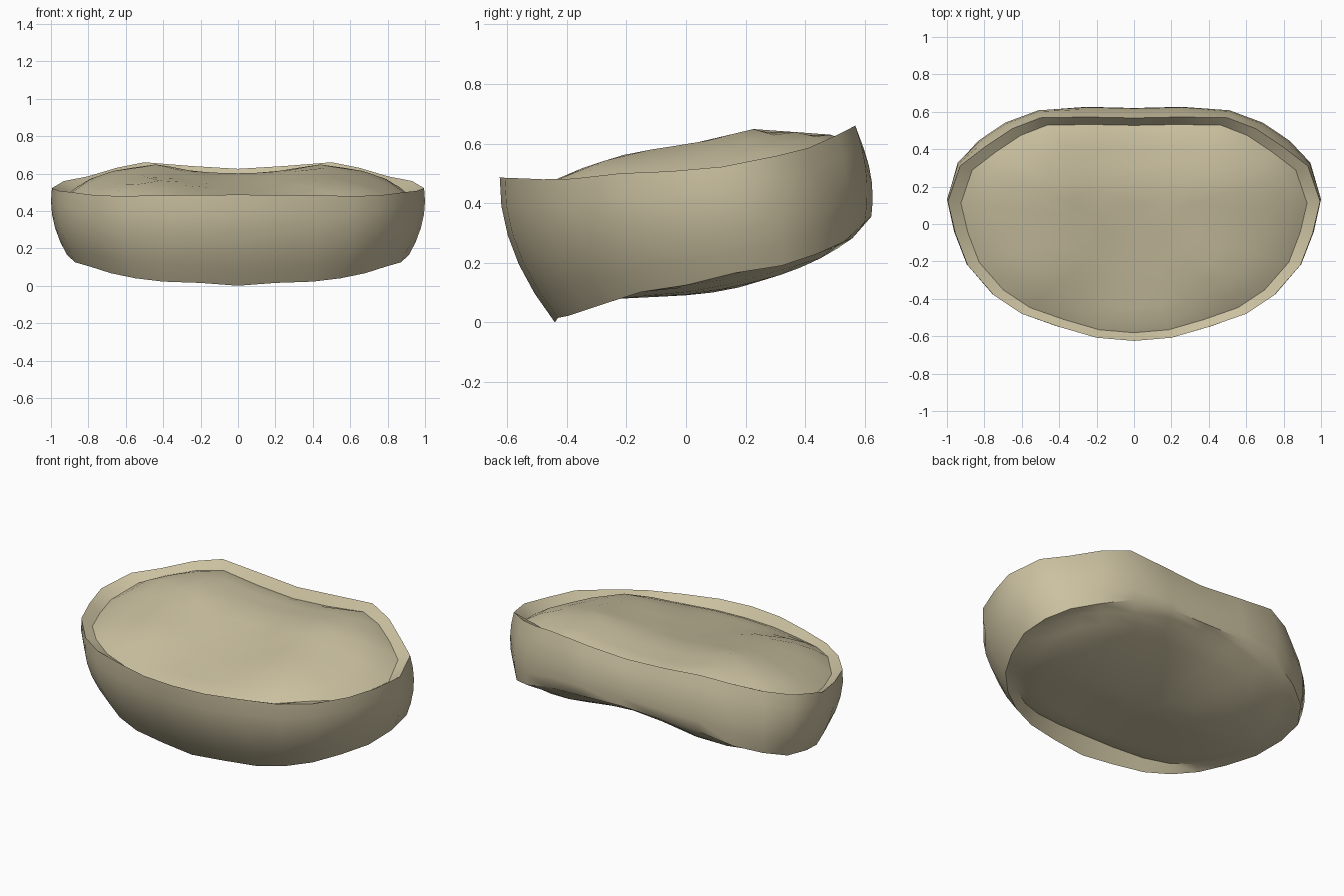
import bpy, bmesh, math
from mathutils import Vector

cube = bpy.data.objects.get("Cube")
if cube:
    bpy.data.objects.remove(cube, do_unlink=True)

# Half outlines from front centre round the left side to back centre
TOP_RIM = [(0, -.625, .487), (.2, -.608, .485), (.4, -.55, .483), (.6, -.48, .48),
           (.75, -.38, .482), (.89, -.22, .5), (.955, -.05, .507), (.995, .12, .522),
           (.93, .31, .56), (.8, .41, .585), (.65, .51, .63), (.5, .568, .66),
           (.25, .572, .64), (0, .567, .625)]
BOTTOM_RIM = [(0, -.44, 0), (.2, -.43, .015), (.4, -.395, .022), (.55, -.34, .04),
              (.68, -.26, .067), (.79, -.15, .102), (.87, 0, .125), (.915, .16, .165),
              (.9, .32, .19), (.82, .44, .23), (.69, .53, .27), (.5, .6, .335),
              (.25, .622, .355), (0, .615, .36)]


def full_ring(half):
    pts = [Vector(p) for p in half]
    return pts + [Vector((-p.x, p.y, p.z)) for p in pts[-2:0:-1]]


def side_bump(x, centre, width):
    return math.exp(-((abs(x) - centre) / width) ** 2)


def top_height(x, y):
    # Rises to a crest behind the middle, with two low side swells
    slope = .2 * min(y, .22) - .07 * max(0, y - .22)
    swell = .045 * min(1, max(0, (y + .45) / .17)) * side_bump(x, .45, .2)
    fall = .9 * max(0, abs(x) - .6) ** 2
    return .56 + slope + swell - fall


def bottom_height(x, y):
    # Shallow underside that sweeps up at the back, with two low lobes
    back = max(0, y)
    lobes = (.03 + .05 * back) * side_bump(x, .53, .3)
    return .12 + .05 * y + .07 * back + .45 * back ** 2 - lobes


top, bottom = full_ring(TOP_RIM), full_ring(BOTTOM_RIM)
count = len(top)
bm = bmesh.new()


def add_ring(points):
    return [bm.verts.new(p) for p in points]


def bridge(a, b):
    for i in range(count):
        j = (i + 1) % count
        bm.faces.new((a[i], a[j], b[j], b[i]))


def wall_ring(t):
    # Bulge outward between the rims, more at the front
    pts = []
    for a, b in zip(top, bottom):
        p = a.lerp(b, t)
        out = Vector((p.x, p.y * 1.6, 0)).normalized()
        pts.append(p + out * (.036 - .013 * out.y) * 4 * t * (1 - t))
    return pts


def end_surface(rim, edge, height, groove):
    # Concentric rings, the outermost lying in the groove inside the rim
    previous = edge
    for s in (.93, .85, .72, .55, .36, .18):
        pts = []
        for p in rim:
            x, y = p.x * s, p.y * s
            offset = groove if s > .9 else 0
            pts.append((x, y, height(x, y) + offset))
        ring = add_ring(pts)
        bridge(previous, ring)
        previous = ring
    centre = bm.verts.new((0, 0, height(0, 0)))
    for i in range(count):
        bm.faces.new((previous[i], previous[(i + 1) % count], centre))


# Outer wall
rings = [add_ring(wall_ring(t)) for t in (0, .2, .4, .6, .8, 1)]
for a, b in zip(rings, rings[1:]):
    bridge(a, b)

# Upper and lower surfaces
end_surface(top, rings[0], top_height, -.012)
end_surface(bottom, rings[-1], bottom_height, .01)
bmesh.ops.recalc_face_normals(bm, faces=bm.faces)

mesh = bpy.data.meshes.new("disc_body")
bm.to_mesh(mesh)
bm.free()
disc = bpy.data.objects.new("disc_body", mesh)
bpy.context.collection.objects.link(disc)

# Warm beige colour
mat = bpy.data.materials.new("warm_beige")
mat.use_nodes = True
colour = (.6, .535, .355, 1)
mat.diffuse_color = colour
for node in mat.node_tree.nodes:
    if node.type == "BSDF_PRINCIPLED":
        node.inputs["Base Color"].default_value = colour
mesh.materials.append(mat)

bpy.ops.object.select_all(action="DESELECT")
disc.select_set(True)
bpy.context.view_layer.objects.active = disc
bpy.ops.object.shade_smooth_by_angle(angle=math.radians(42))
